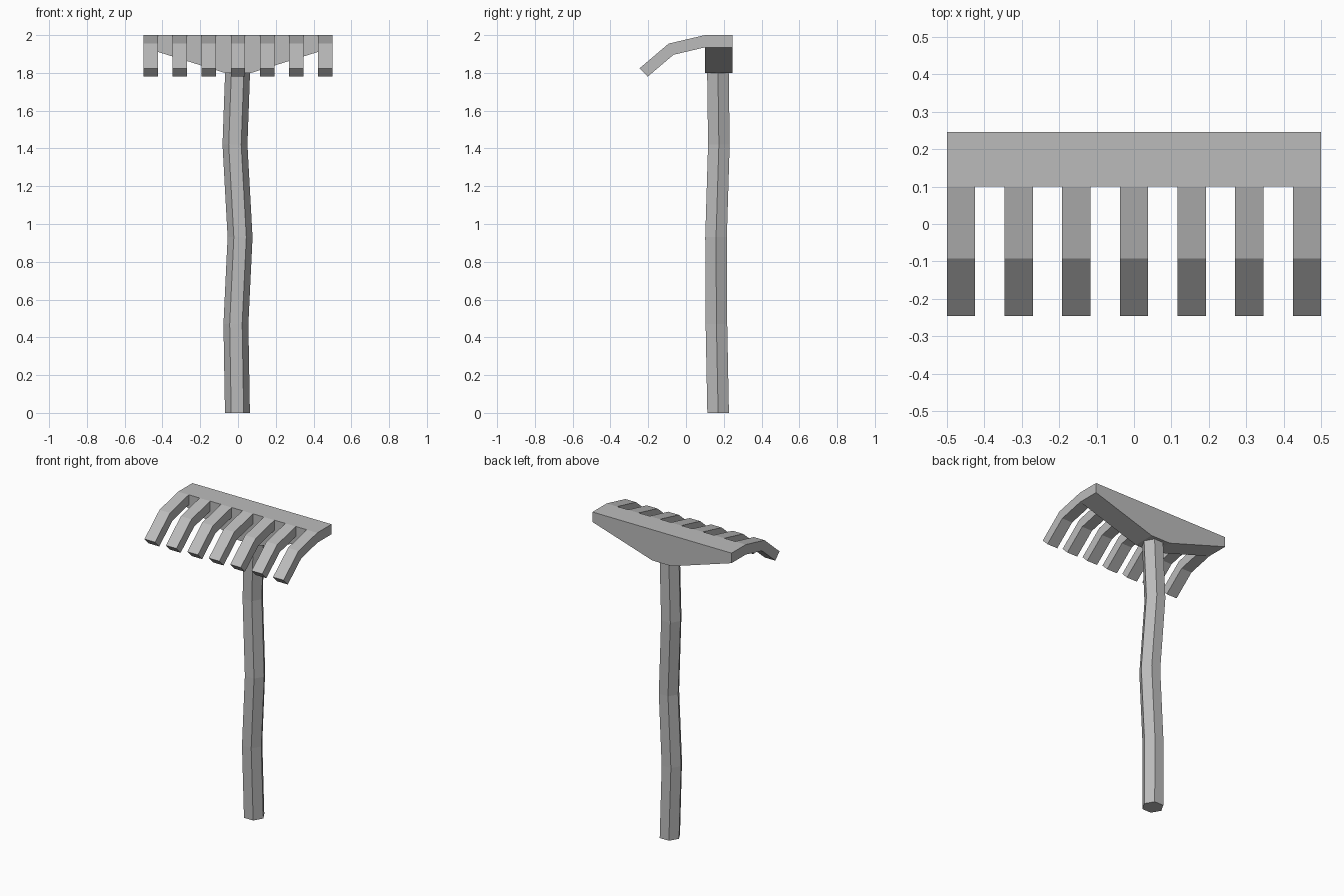
import bpy, bmesh, math
from mathutils import Vector

cube = bpy.data.objects.get("Cube")
if cube:
    bpy.data.objects.remove(cube, do_unlink=True)

grey = bpy.data.materials.new("plain grey")
grey.use_nodes = True
colour = (0.5, 0.5, 0.5, 1)
grey.diffuse_color = colour
grey.node_tree.nodes["Principled BSDF"].inputs["Base Color"].default_value = colour


def loft(name, rings):
    """Solid skinned through matching rings of points, capped at both ends."""
    bm = bmesh.new()
    loops = [[bm.verts.new(p) for p in ring] for ring in rings]
    for a, b in zip(loops, loops[1:]):
        for i in range(len(a)):
            j = (i + 1) % len(a)
            bm.faces.new((a[i], a[j], b[j], b[i]))
    bm.faces.new(loops[0])
    bm.faces.new(loops[-1])
    bmesh.ops.recalc_face_normals(bm, faces=bm.faces)
    mesh = bpy.data.meshes.new(name)
    bm.to_mesh(mesh)
    bm.free()
    mesh.materials.append(grey)
    obj = bpy.data.objects.new(name, mesh)
    bpy.context.scene.collection.objects.link(obj)
    return obj


# Crooked six-sided handle
RADIUS = 0.066
path = [(-0.003, 0.17, 0), (-0.011, 0.161, 0.47), (0.011, 0.159, 0.93),
        (-0.016, 0.174, 1.42), (-0.002, 0.169, 1.81)]
hexagon = [Vector((math.cos(i * math.pi / 3), math.sin(i * math.pi / 3), 0)) * RADIUS
           for i in range(6)]
loft("handle", [[Vector(c) + p for p in hexagon] for c in path])

# Head plate tapering down to the handle
FRONT, BACK = 0.1, 0.246
half = [(0.5, 2.0), (0.5, 1.935), (0.07, 1.8)]
outline = half + [(-x, z) for x, z in reversed(half)]
loft("head", [[(x, y, z) for x, z in outline] for y in (FRONT, BACK)])

# Seven bent tines
WIDTH, SPACING = 0.076, 0.154
sections = [((FRONT, 2.0), (FRONT, 1.935)),
            ((-0.092, 1.955), (-0.066, 1.896)),
            ((-0.246, 1.824), (-0.203, 1.78))]
for n in range(7):
    x = (n - 3) * SPACING
    left, right = x + WIDTH / 2, x - WIDTH / 2
    loft(f"tine_{n + 1}", [
        [(right, *top), (left, *top), (left, *low), (right, *low)]
        for top, low in sections])
